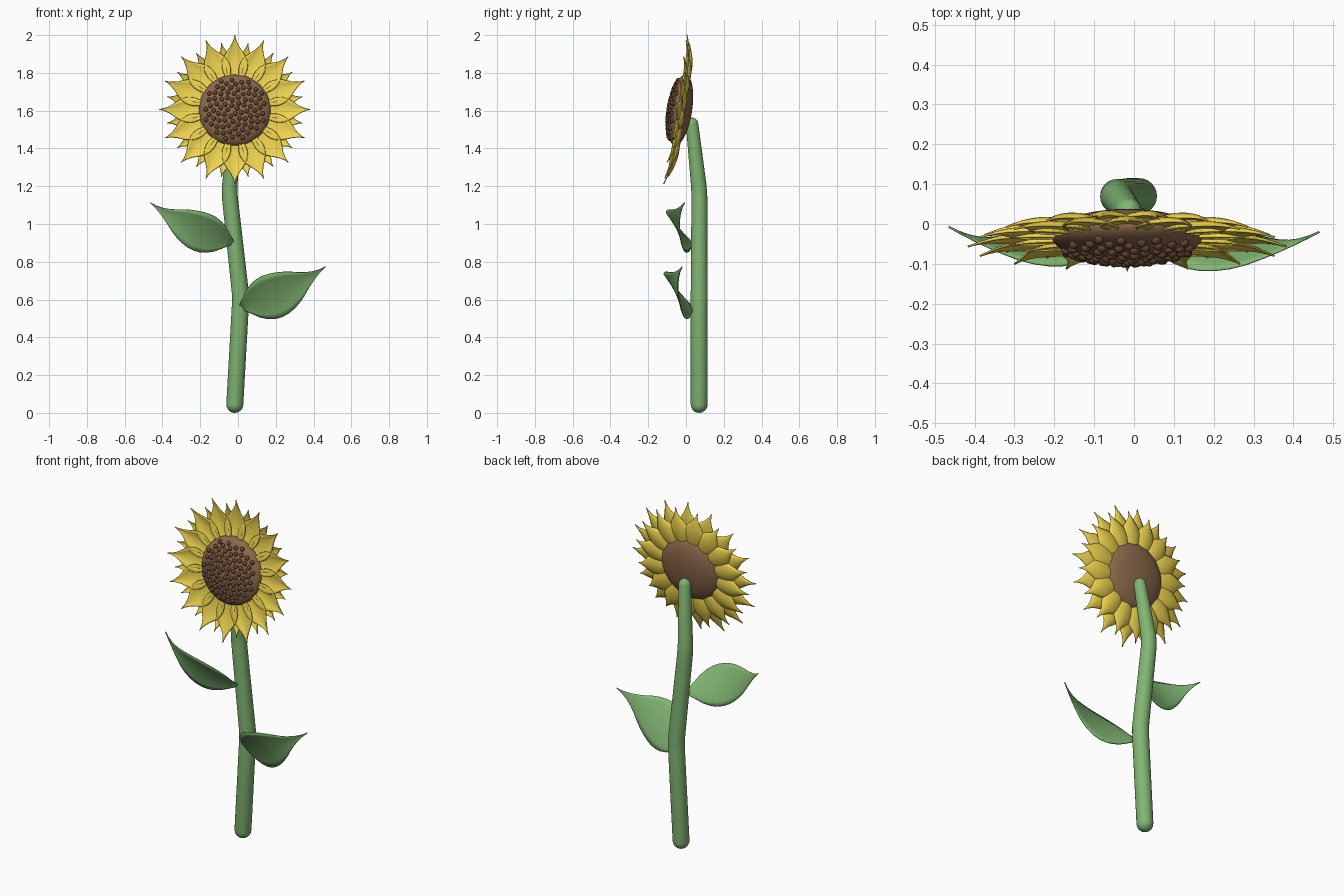
import bpy, bmesh, math
from mathutils import Matrix, Vector

if "Cube" in bpy.data.objects:
    bpy.data.objects.remove(bpy.data.objects["Cube"])


def material(name, rgb):
    m = bpy.data.materials.new(name)
    m.diffuse_color = (*rgb, 1)
    m.use_nodes = True
    m.node_tree.nodes["Principled BSDF"].inputs["Base Color"].default_value = m.diffuse_color
    return m


GREEN = material("leaf_green", (0.22, 0.46, 0.17))
YELLOW = material("petal_yellow", (0.85, 0.65, 0.08))
BROWN = material("disk_brown", (0.26, 0.14, 0.07))
DARK = material("seed_brown", (0.13, 0.06, 0.03))


def finish(name, bm, mat, thickness=0):
    me = bpy.data.meshes.new(name)
    bmesh.ops.recalc_face_normals(bm, faces=bm.faces)
    bm.to_mesh(me)
    bm.free()
    ob = bpy.data.objects.new(name, me)
    bpy.context.collection.objects.link(ob)
    me.materials.append(mat)
    for p in me.polygons:
        p.use_smooth = True
    if thickness:
        s = ob.modifiers.new("thickness", 'SOLIDIFY')
        s.thickness = thickness
        s.offset = 0
    return ob


def sample(keys, t):
    # smooth interpolation through evenly spaced key values
    n = len(keys) - 1
    i = min(int(t * n), n - 1)
    f = t * n - i
    a, b, c, d = (keys[max(0, min(n, i + k))] for k in (-1, 0, 1, 2))
    return b + 0.5 * f * (c - a + f * (2*a - 5*b + 4*c - d + f * (3*(b - c) + d - a)))


def blade(bm, point, nu=14, nv=8):
    # grid surface from point(t along, v across)
    rows = [[bm.verts.new(point(i / nu, 2 * j / nv - 1)) for j in range(nv + 1)]
            for i in range(nu + 1)]
    for r, s in zip(rows, rows[1:]):
        for j in range(nv):
            bm.faces.new((r[j], r[j + 1], s[j + 1], s[j]))


# Stem: bent tube with rounded ends
def stem():
    R0, R1 = 0.045, 0.033
    path = [Vector(p) for p in ((-0.017, 0.07, R0), (0.012, 0.07, 0.56), (0.013, 0.07, 0.63),
                                (-0.043, 0.071, 1.14), (-0.044, 0.068, 1.2), (-0.014, 0.032, 1.53))]
    radii = [R0, 0.045, 0.045, 0.042, 0.041, R1]
    d0 = (path[1] - path[0]).normalized()
    d1 = (path[-1] - path[-2]).normalized()
    angles = [math.radians(a) for a in (89, 72, 54, 36, 18)]
    start = [(path[0] - d0 * R0 * math.sin(a), R0 * math.cos(a)) for a in angles]
    end = [(path[-1] + d1 * R1 * math.sin(a), R1 * math.cos(a)) for a in reversed(angles)]
    pts = start + list(zip(path, radii)) + end
    bm = bmesh.new()
    rings = []
    for i, (p, r) in enumerate(pts):
        d = (pts[min(i + 1, len(pts) - 1)][0] - pts[max(i - 1, 0)][0]).normalized()
        x = Vector((0, 1, 0)).cross(d).normalized()
        y = d.cross(x)
        rings.append([bm.verts.new(p + r * (x * math.cos(k * math.tau / 24) + y * math.sin(k * math.tau / 24)))
                      for k in range(24)])
    for a, b in zip(rings, rings[1:]):
        for k in range(24):
            bm.faces.new((a[k], a[(k + 1) % 24], b[(k + 1) % 24], b[k]))
    bm.faces.new(rings[0])
    bm.faces.new(rings[-1])
    finish("stem", bm, GREEN)


stem()


# Leaves: bowed forward, upper edge leaning to the front
def leaf(name, base, tip, width):
    base, tip = Vector(base), Vector(tip)
    axis = tip - base
    up = Vector((-axis.z, 0, axis.x)).normalized()
    if up.z < 0:
        up = -up
    keys = (0.08, 0.62, 0.93, 1.0, 0.9, 0.68, 0.36, 0.12, 0.0)

    def point(t, v):
        w = max(0.001, width * sample(keys, t))
        arch = 4 * t * (1 - t)
        p = base + axis * t + up * (v * w - 0.025 * arch)
        p.y -= 0.065 * arch + 0.42 * v * w + 0.015 * v * v * w / width
        return p

    bm = bmesh.new()
    blade(bm, point)
    finish(name, bm, GREEN, 0.005)


leaf("left_leaf", (-0.025, 0.035, 0.90), (-0.465, -0.007, 1.113), 0.105)
leaf("right_leaf", (0.01, 0.035, 0.56), (0.465, -0.02, 0.775), 0.12)

# Flower head frame: local -y is the face, tilted slightly upward
HEAD = Matrix.Translation((-0.017, -0.03, 1.603)) @ Matrix.Rotation(-0.155, 4, 'X')


# Petal rings: cupped pointed petals
def petals(name, r_tip, width, offset, phase):
    keys = (0.5, 0.75, 0.95, 1.0, 0.9, 0.66, 0.34, 0.12, 0.0)
    r0 = 0.15
    bm = bmesh.new()
    for k in range(16):
        turn = HEAD @ Matrix.Rotation((k + phase) * math.tau / 16, 4, 'Y')

        def point(t, v):
            w = max(0.0006, width * sample(keys, t))
            y = offset + 0.012 * math.sin(math.pi * t) - 0.027 * t * t - 0.02 * v * v * w / width
            return turn @ Vector((v * w, y, r0 + (r_tip - r0) * t))

        blade(bm, point, 12, 6)
    finish(name, bm, YELLOW, 0.005)


petals("front_petals", 0.40, 0.068, 0.0, 0)
petals("back_petals", 0.365, 0.064, 0.018, 0.5)

# Seed disk: flattened ball
RAD, THICK = 0.19, 0.062
bm = bmesh.new()
bmesh.ops.create_uvsphere(bm, u_segments=40, v_segments=20, radius=1,
                          matrix=HEAD @ Matrix.Diagonal((RAD, THICK, RAD, 1)) @ Matrix.Rotation(math.pi / 2, 4, 'X'))
finish("seed_disk", bm, BROWN)

# Seeds: small balls in a spiral on the front of the disk
bm = bmesh.new()
COUNT = 85
for i in range(COUNT):
    r = 0.166 * math.sqrt((i + 0.5) / COUNT)
    a = i * math.pi * (3 - math.sqrt(5))
    y = -THICK * math.sqrt(1 - (r / RAD) ** 2)
    place = Matrix.Translation((r * math.cos(a), y, r * math.sin(a)))
    bmesh.ops.create_uvsphere(bm, u_segments=10, v_segments=6, radius=0.0125, matrix=HEAD @ place)
finish("seeds", bm, DARK)
